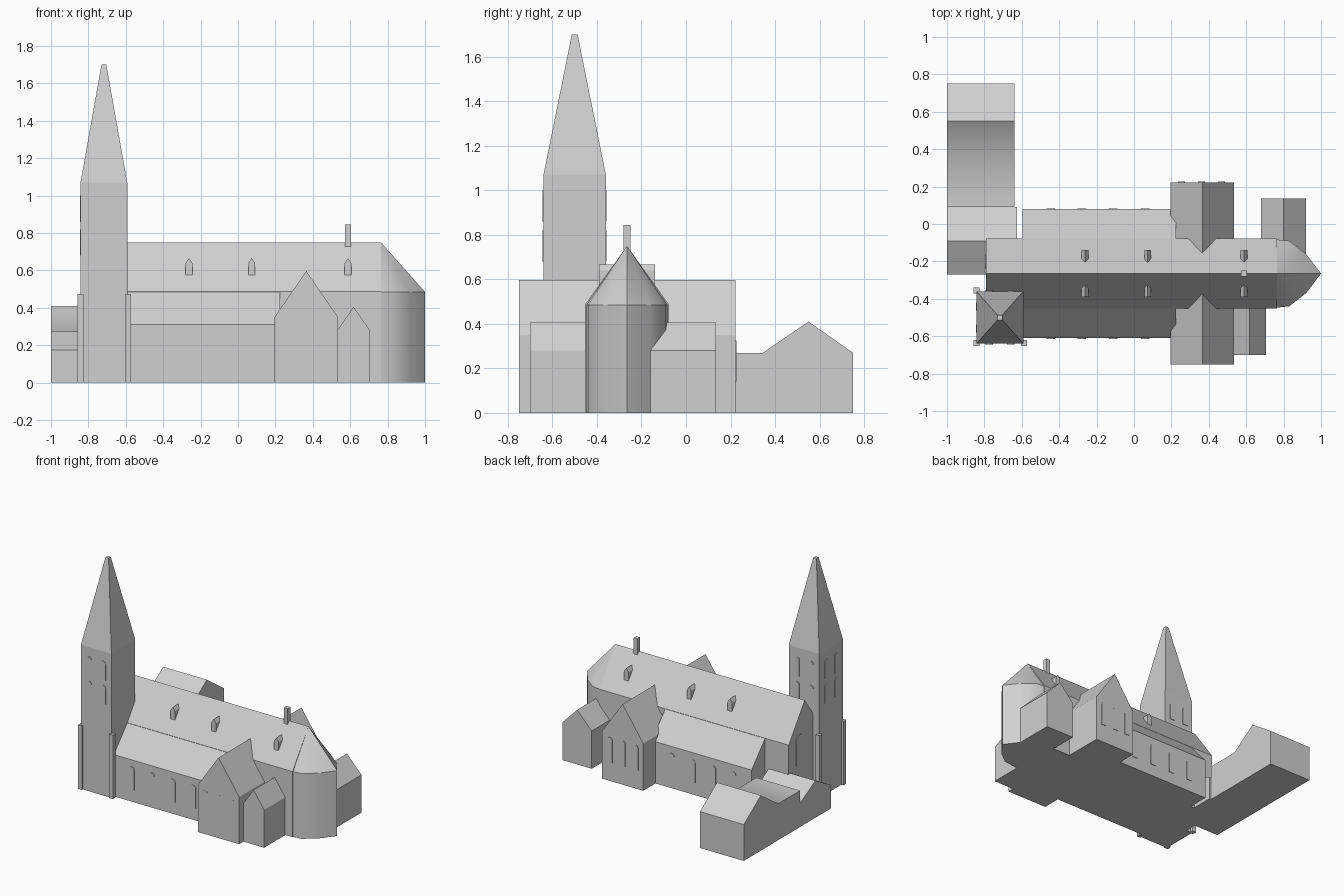
import bpy, bmesh, math

if "Cube" in bpy.data.objects:
    bpy.data.objects.remove(bpy.data.objects["Cube"])

stone = bpy.data.materials.new("light_grey_stone")
stone.diffuse_color = (0.63, 0.63, 0.63, 1)
stone.use_nodes = True
stone.node_tree.nodes["Principled BSDF"].inputs["Base Color"].default_value = stone.diffuse_color


def make(name, verts, faces, smooth=None):
    me = bpy.data.meshes.new(name)
    me.from_pydata(verts, [], faces)
    bm = bmesh.new()
    bm.from_mesh(me)
    bmesh.ops.recalc_face_normals(bm, faces=bm.faces)
    bm.to_mesh(me)
    bm.free()
    me.materials.append(stone)
    ob = bpy.data.objects.new(name, me)
    bpy.context.collection.objects.link(ob)
    if smooth:
        bpy.ops.object.select_all(action='DESELECT')
        ob.select_set(True)
        bpy.context.view_layer.objects.active = ob
        bpy.ops.object.shade_smooth_by_angle(angle=math.radians(smooth))
    return ob


def prism(name, prof, axis, a, b, smooth=None):
    """Extrude a 2D outline along an axis from a to b."""
    put = {'x': lambda p, t: (t, p[0], p[1]),
           'y': lambda p, t: (p[0], t, p[1]),
           'z': lambda p, t: (p[0], p[1], t)}[axis]
    n = len(prof)
    verts = [put(p, a) for p in prof] + [put(p, b) for p in prof]
    faces = [tuple(range(n)), tuple(range(2 * n - 1, n - 1, -1))]
    faces += [(i, (i + 1) % n, n + (i + 1) % n, n + i) for i in range(n)]
    return make(name, verts, faces, smooth)


def box(name, x0, x1, y0, y1, z0, z1):
    return prism(name, [(x0, y0), (x1, y0), (x1, y1), (x0, y1)], 'z', z0, z1)


def gable(name, c, half, z0, eave, ridge, axis, a, b):
    prof = [(c - half, z0), (c + half, z0), (c + half, eave), (c, ridge), (c - half, eave)]
    return prism(name, prof, axis, a, b)


def arch(name, c, w, z0, z1, axis, plane):
    """Thin round-topped window plate on a wall plane."""
    r = w / 2
    prof = [(c - r, z0), (c + r, z0)]
    prof += [(c + r * math.cos(math.pi * i / 8), z1 - r + r * math.sin(math.pi * i / 8))
             for i in range(9)]
    return prism(name, prof, axis, plane - 0.004, plane + 0.004)


MID = -0.265  # nave centre line

# Nave and lean-to aisles
gable("nave", MID, 0.188, 0, 0.487, 0.75, 'x', -0.79, 0.765)
for s, side in ((-1, "front"), (1, "back")):
    prism("aisle_" + side, [(MID, 0), (MID + s * 0.345, 0), (MID + s * 0.345, 0.31),
                            (MID + s * 0.186, 0.487), (MID, 0.487)], 'x', -0.595, 0.225)
    for x in (-0.445, -0.28, -0.11, 0.06):
        arch("aisle_window_" + side, x, 0.045, 0.09, 0.26, 'y', MID + s * 0.345)

# Rounded apse with conical roof
half = [(0.71, -0.188), (0.83, -0.175), (0.92, -0.105)]
ring = [(x, MID + y) for x, y in half] + [(1.0, MID)] + [(x, MID - y) for x, y in reversed(half)]
prism("apse_wall", ring, 'z', 0, 0.485, 40)
n = len(ring)
make("apse_roof", [(x, y, 0.485) for x, y in ring] + [(0.765, MID, 0.75)],
     [tuple(range(n))] + [(i, (i + 1) % n, n) for i in range(n)], 40)

# Transept with windows in both gables
gable("transept", 0.365, 0.17, 0, 0.35, 0.597, 'y', -0.75, 0.223)
for y in (-0.75 + 0.003, 0.223):
    for x in (0.255, 0.36, 0.468):
        arch("transept_window", x, 0.038, 0.14, 0.325, 'y', y)

# Side chapels
gable("front_chapel", 0.618, 0.087, 0, 0.28, 0.405, 'y', -0.70, -0.40)
gable("back_chapel", 0.80, 0.12, 0, 0.28, 0.405, 'y', -0.2, 0.135)

# Tower and spire
TX, TY = -0.717, -0.50
box("tower", TX - 0.125, TX + 0.125, TY - 0.14, TY + 0.14, 0, 1.07)
sq = [(-1, -1), (1, -1), (1, 1), (-1, 1)]
make("spire", [(TX + 0.125 * a, TY + 0.14 * b, 1.07) for a, b in sq]
     + [(TX + 0.013 * a, TY + 0.013 * b, 1.70) for a, b in sq],
     [(0, 1, 2, 3), (4, 5, 6, 7)] + [(i, (i + 1) % 4, 4 + (i + 1) % 4, 4 + i) for i in range(4)])
for z0 in (0.68, 0.86):
    for d in (-0.058, 0.058):
        for y in (TY - 0.14, TY + 0.14):
            arch("tower_window", TX + d, 0.042, z0, z0 + 0.14, 'y', y)
        arch("tower_window", TY + d, 0.042, z0, z0 + 0.14, 'x', TX - 0.125)

# Corner buttresses
for x, y in ((-0.843, -0.635), (-0.843, -0.355), (-0.588, -0.635)):
    box("buttress", x - 0.016, x + 0.016, y - 0.016, y + 0.016, 0, 0.475)

# Annex: gabled hall with flat link, then a low gable beside the nave
prism("annex_hall", [(0.75, 0), (0.75, 0.27), (0.55, 0.41), (0.345, 0.27), (0.09, 0.27), (0.09, 0)],
      'x', -1.0, -0.64, 36)
gable("annex_porch", -0.09, 0.18, 0, 0.175, 0.275, 'x', -1.0, -0.625)
arch("annex_door", 0.53, 0.08, 0, 0.14, 'x', -0.996)
arch("west_window", -0.20, 0.08, 0.3, 0.52, 'x', -0.79)

# Roof dormers and chimney
for x in (-0.262, 0.073, 0.588):
    for s in (-1, 1):
        gable("dormer", x, 0.018, 0.57, 0.64, 0.667, 'y',
              *sorted((MID + s * 0.125, MID + s * 0.055)))
box("chimney", 0.573, 0.605, MID - 0.016, MID + 0.016, 0.68, 0.845)
